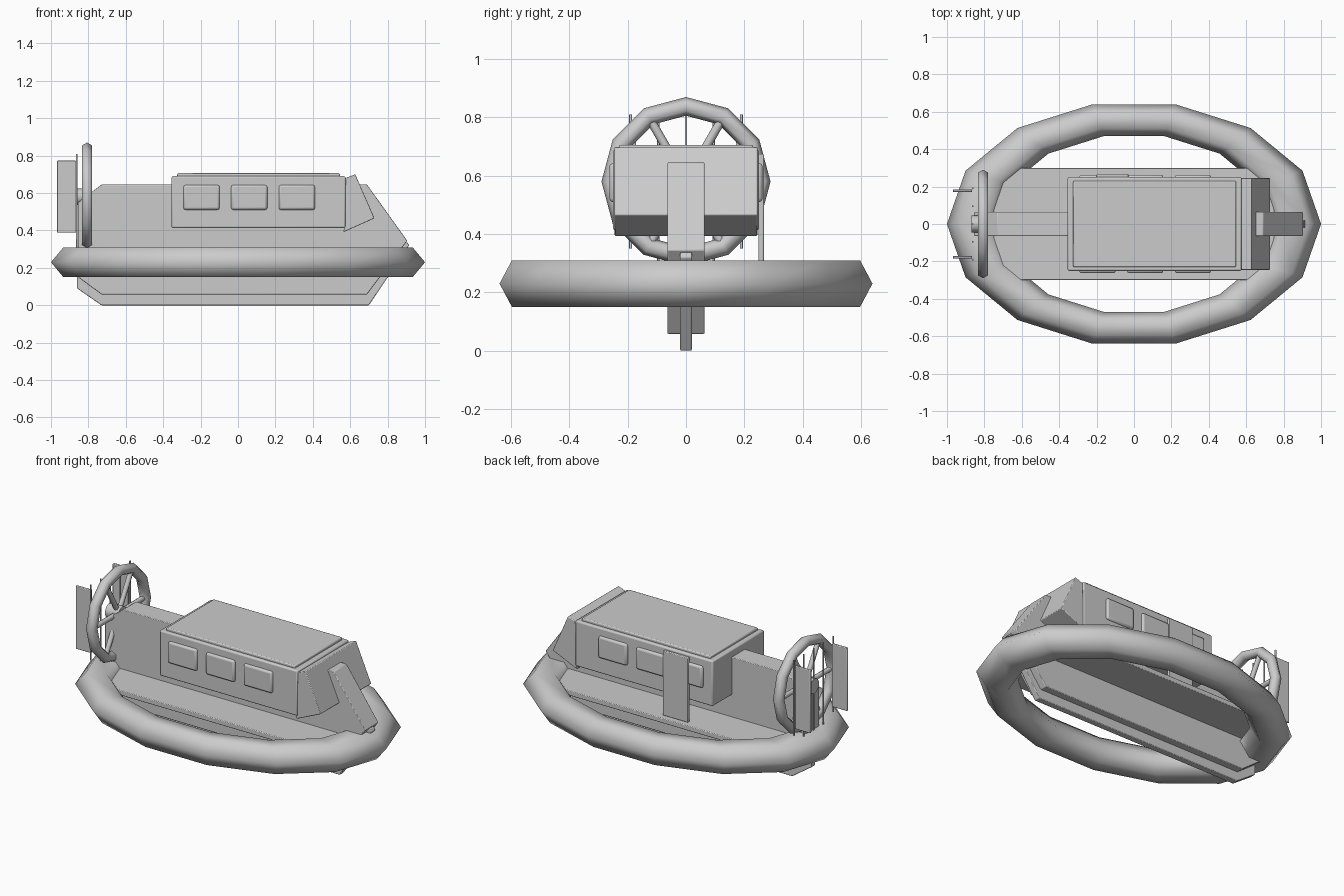
import bpy, math
from mathutils import Vector

if "Cube" in bpy.data.objects:
    bpy.data.objects.remove(bpy.data.objects["Cube"])


def finish(ob, bevel=0.0, angle=30):
    if bevel:
        m = ob.modifiers.new("bevel", 'BEVEL')
        m.width, m.segments, m.limit_method = bevel, 2, 'ANGLE'
    bpy.ops.object.select_all(action='DESELECT')
    ob.select_set(True)
    bpy.context.view_layer.objects.active = ob
    bpy.ops.object.shade_smooth_by_angle(angle=math.radians(angle))
    return ob


def box(name, lo, hi, bevel=0.004):
    lo, hi = Vector(lo), Vector(hi)
    bpy.ops.mesh.primitive_cube_add(size=1, location=(lo + hi) / 2)
    ob = bpy.context.object
    ob.name = name
    ob.scale = hi - lo
    bpy.ops.object.transform_apply(location=False, rotation=False, scale=True)
    return finish(ob, bevel)


def slab(name, profile, half, bevel=0.004):
    """Side profile in x, z extruded across y."""
    n = len(profile)
    verts = [(x, y, z) for y in (-half, half) for x, z in profile]
    faces = [list(range(n)), list(range(2 * n - 1, n - 1, -1))]
    faces += [[i, n + i, n + (i + 1) % n, (i + 1) % n] for i in range(n)]
    me = bpy.data.meshes.new(name)
    me.from_pydata(verts, [], faces)
    ob = bpy.data.objects.new(name, me)
    bpy.context.collection.objects.link(ob)
    bpy.context.view_layer.objects.active = ob
    bpy.ops.object.select_all(action='DESELECT')
    ob.select_set(True)
    bpy.ops.object.mode_set(mode='EDIT')
    bpy.ops.mesh.select_all(action='SELECT')
    bpy.ops.mesh.normals_make_consistent(inside=False)
    bpy.ops.object.mode_set(mode='OBJECT')
    return finish(ob, bevel)


def rod(name, a, b, r, sides=8):
    a, b = Vector(a), Vector(b)
    bpy.ops.mesh.primitive_cylinder_add(vertices=sides, radius=r, depth=(b - a).length,
                                        location=(a + b) / 2)
    ob = bpy.context.object
    ob.name = name
    ob.rotation_euler = (b - a).to_track_quat('Z', 'Y').to_euler()
    return finish(ob, 0, 50)


# oval air-cushion skirt
bpy.ops.mesh.primitive_torus_add(major_segments=14, minor_segments=6, major_radius=0.867,
                                 minor_radius=0.133, location=(0, 0, 0.23))
skirt = bpy.context.object
skirt.name = "skirt"
skirt.scale = (1, 0.656, 0.08 / (0.133 * math.sin(math.pi / 3)))
bpy.ops.object.transform_apply(location=False, rotation=False, scale=True)
finish(skirt, 0, 80)

# deck, central hull and keel
box("deck", (-0.75, -0.3, 0.25), (0.75, 0.3, 0.28))
slab("hull", [(-0.855, 0.15), (-0.73, 0.058), (0.69, 0.058), (0.905, 0.345),
              (0.69, 0.645), (-0.73, 0.645), (-0.855, 0.55)], 0.064)
slab("keel", [(-0.86, 0.09), (-0.73, 0.0), (0.70, 0.0), (0.915, 0.32), (0.905, 0.338),
              (0.8, 0.3), (-0.86, 0.3)], 0.02)

# cabin, roof panel and sloping windscreen
box("cabin", (-0.355, -0.25, 0.413), (0.575, 0.25, 0.69), 0.008)
box("roof_panel", (-0.325, -0.23, 0.685), (0.545, 0.23, 0.706), 0.006)
slab("windscreen", [(0.565, 0.392), (0.73, 0.465), (0.627, 0.70), (0.575, 0.68)], 0.245)

# side windows and door
for side in (-1, 1):
    for i in range(3):
        cx = -0.195 + 0.255 * i
        ys = sorted((side * 0.235, side * 0.263))
        box("window", (cx - 0.097, ys[0], 0.51), (cx + 0.097, ys[1], 0.643), 0.012)
box("door", (-0.2, 0.248, 0.28), (-0.03, 0.267, 0.675))

# fan shroud
fx, fz = -0.807, 0.58
bpy.ops.mesh.primitive_torus_add(major_segments=12, minor_segments=6, major_radius=0.258,
                                 minor_radius=0.032, location=(fx, 0, fz),
                                 rotation=(0, math.pi / 2, 0))
shroud = bpy.context.object
shroud.name = "fan_shroud"
finish(shroud, 0, 80)

# fan spokes and hub
for i in range(3):
    a = math.radians(60 * i)
    d = Vector((0, math.cos(a), math.sin(a))) * 0.255
    c = Vector((fx, 0, fz))
    rod("fan_spoke", c - d, c + d, 0.015)
rod("fan_hub", (-0.868, 0, fz), (-0.78, 0, fz), 0.045, 12)

# guard bars behind the fan
for y in (-0.095, 0, 0.095):
    rod("guard_bar", (-0.862, y, 0.3), (-0.862, y, 0.81), 0.004)

# rudders on their posts
for s in (-1, 1):
    rod("rudder_post", (-0.862, s * 0.19, 0.35), (-0.862, s * 0.19, 0.81), 0.005)
    ys = sorted((s * 0.171, s * 0.185))
    box("rudder", (-0.968, ys[0], 0.388), (-0.865, ys[1], 0.773))
